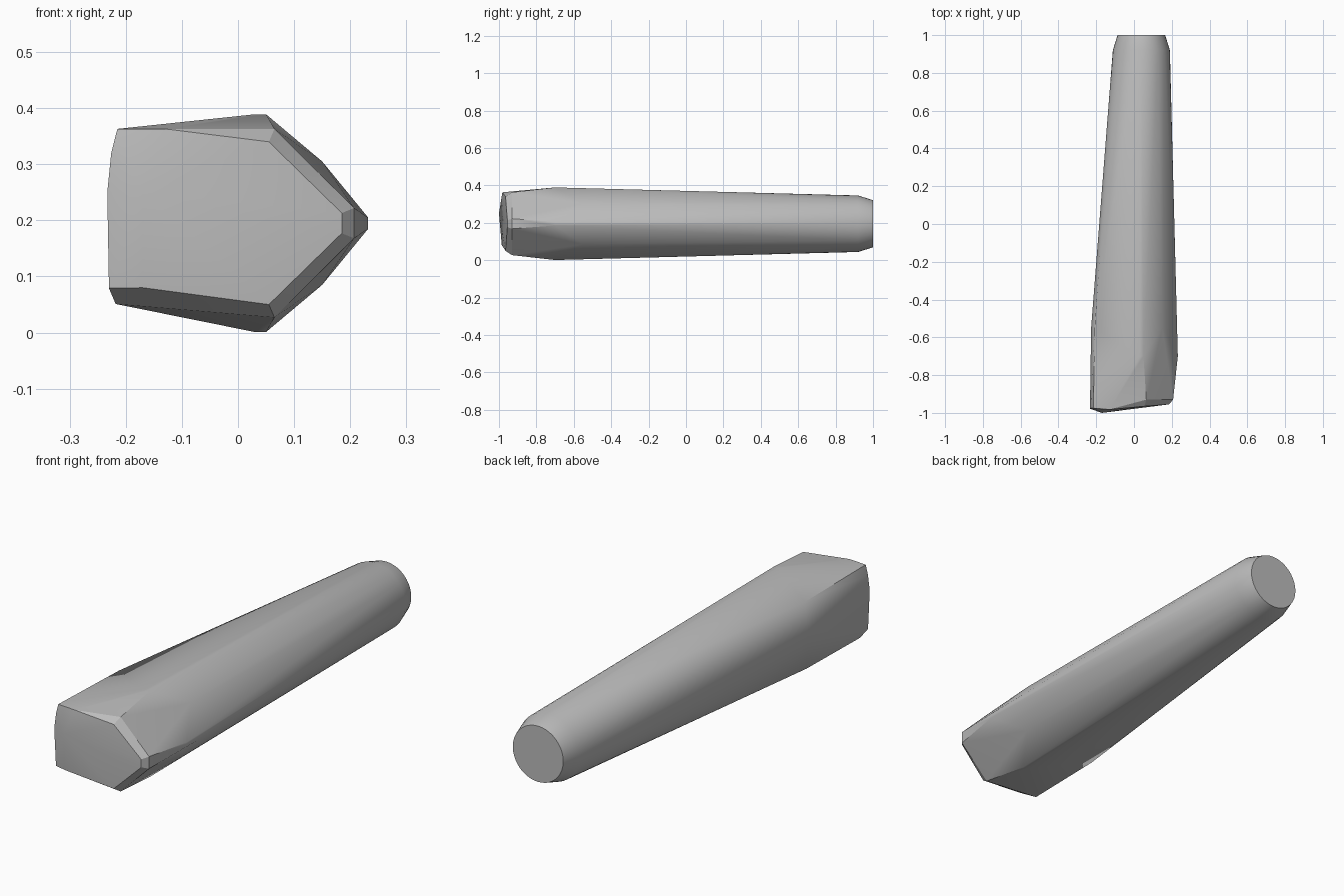
import bpy, bmesh, math

cube = bpy.data.objects.get("Cube")
if cube:
    bpy.data.objects.remove(cube, do_unlink=True)

grey = bpy.data.materials.new("plain grey")
grey.use_nodes = True
colour = (0.5, 0.5, 0.5, 1)
grey.diffuse_color = colour
grey.node_tree.nodes["Principled BSDF"].inputs["Base Color"].default_value = colour

MID = 0.195  # height of the long axis


def circle(y, radius, count=40):
    """Round section of the narrow end."""
    turns = [2 * math.pi * i / count for i in range(count)]
    return [(0.039 + radius * math.cos(a), y, MID + radius * math.sin(a)) for a in turns]


def mirrored(y, pairs):
    """Points repeated above and below the long axis."""
    return [(x, y, MID + s * h) for x, h in pairs for s in (1, -1)]


# Slightly domed front face
points = [(-0.17, -1.0, 0.25), (-0.17, -0.985, 0.08), (-0.13, -0.982, 0.363),
          (-0.215, -0.975, 0.363), (-0.226, -0.975, 0.32),
          (-0.233, -0.978, 0.25), (-0.23, -0.97, 0.079), (-0.218, -0.93, 0.051)]
points += mirrored(-0.965, [(0.055, 0.145)])
points += mirrored(-0.955, [(0.185, 0.018)])

# Chamfered rim, five-sided shoulder and the start of the round body
points += mirrored(-0.93, [(0.065, 0.168), (0.207, 0.027)])
points += mirrored(-0.7, [(0.05, 0.194), (0.03, 0.194), (0.232, 0.01)])
points += mirrored(-0.55, [(0.15, 0.11)])
points += [(-0.216, -0.55, 0.056), (-0.227, -0.55, 0.22), (-0.208, -0.55, 0.355)]

# Narrow round end with a bevelled tip
points += circle(0.92, 0.151) + circle(1.0, 0.126)

# Stretch one skin over all the sections
bm = bmesh.new()
verts = [bm.verts.new(p) for p in points]
hull = bmesh.ops.convex_hull(bm, input=verts)
loose = [v for v in bm.verts if not v.link_faces]
bmesh.ops.delete(bm, geom=loose, context='VERTS')
bmesh.ops.dissolve_limit(bm, angle_limit=math.radians(0.5),
                         verts=bm.verts[:], edges=bm.edges[:])
bmesh.ops.recalc_face_normals(bm, faces=bm.faces[:])
mesh = bpy.data.meshes.new("tapered_body")
bm.to_mesh(mesh)
bm.free()
mesh.materials.append(grey)

body = bpy.data.objects.new("tapered_body", mesh)
bpy.context.collection.objects.link(body)
bpy.ops.object.select_all(action='DESELECT')
body.select_set(True)
bpy.context.view_layer.objects.active = body
bpy.ops.object.shade_smooth_by_angle(angle=math.radians(22))
